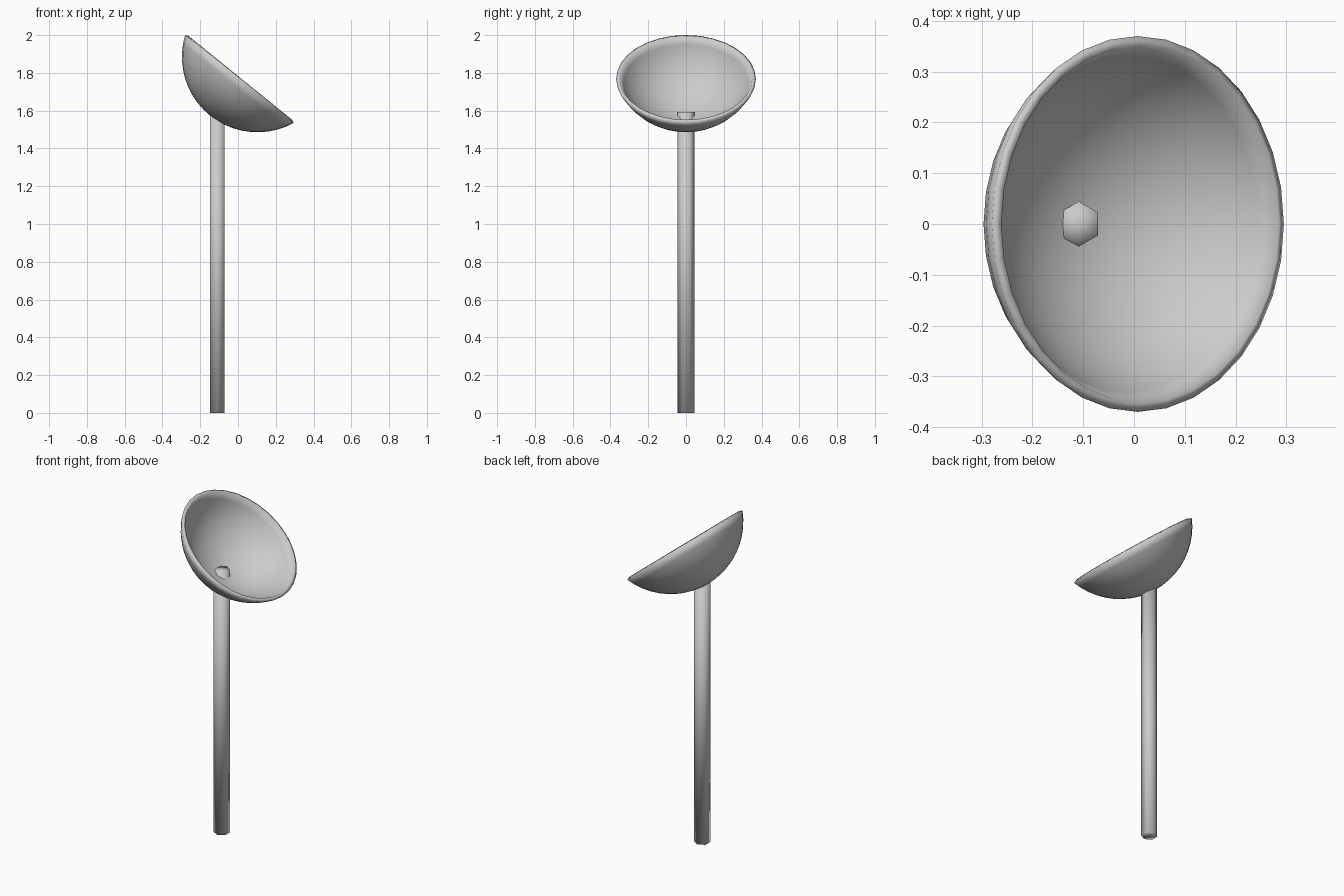
import bpy, bmesh
from math import sin, cos, pi, asin, atan2
from mathutils import Matrix, Vector

if "Cube" in bpy.data.objects:
    bpy.data.objects.remove(bpy.data.objects["Cube"])

RIM_R, BALL_R, WALL = 0.37, 0.40, 0.02
TILT = atan2(0.465, 0.575)
RIM_CENTRE = Vector((0.0075, 0, 1.7675))


def make_object(name, bm):
    for f in bm.faces:
        f.smooth = True
    mesh = bpy.data.meshes.new(name)
    bm.to_mesh(mesh)
    bm.free()
    obj = bpy.data.objects.new(name, mesh)
    bpy.context.collection.objects.link(obj)
    return obj


# Dish: hollow spherical cap, revolved from an arc profile, then tilted
edge_angle = asin(RIM_R / BALL_R)
lift = BALL_R * cos(edge_angle)
rings = 10


def arc(radius):
    return [(radius * sin(edge_angle * i / rings), 0,
             lift - radius * cos(edge_angle * i / rings)) for i in range(rings + 1)]


bm = bmesh.new()
profile = [bm.verts.new(p) for p in arc(BALL_R) + arc(BALL_R - WALL)[::-1]]
edges = [bm.edges.new(pair) for pair in zip(profile, profile[1:])]
bmesh.ops.spin(bm, geom=profile + edges, cent=(0, 0, 0), axis=(0, 0, 1),
               angle=2 * pi, steps=32, use_duplicate=False)
bmesh.ops.remove_doubles(bm, verts=bm.verts, dist=1e-4)
bmesh.ops.recalc_face_normals(bm, faces=bm.faces)
bm.transform(Matrix.Translation(RIM_CENTRE) @ Matrix.Rotation(TILT, 4, 'Y'))
make_object("dish", bm)

# Pole: six-sided post whose top pokes through the dish
POLE_H = 1.594
bm = bmesh.new()
bmesh.ops.create_cone(bm, cap_ends=True, cap_tris=True, segments=6,
                      radius1=0.0445, radius2=0.0445, depth=POLE_H,
                      matrix=Matrix.Translation((-0.109, 0, POLE_H / 2)))
make_object("pole", bm)
